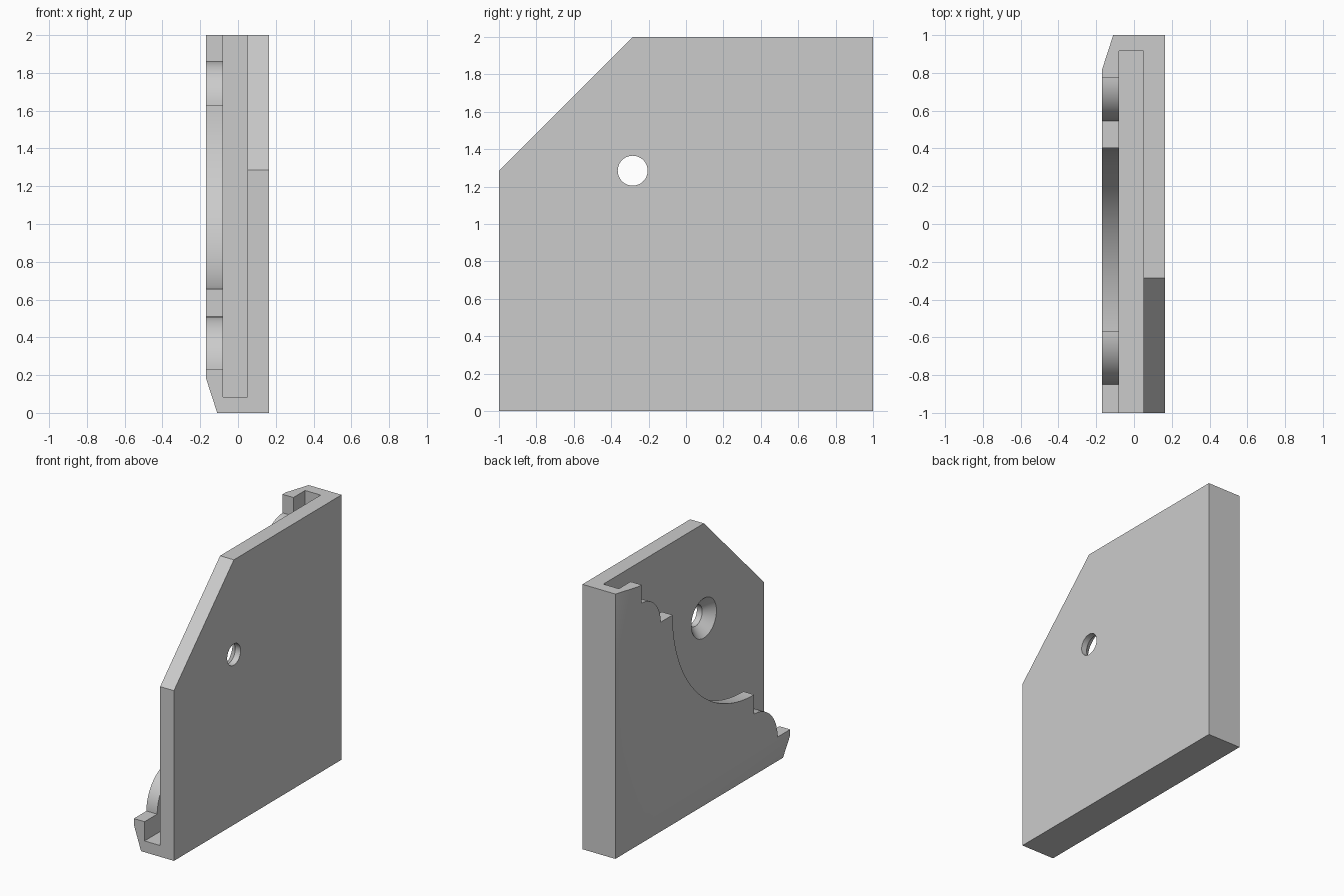
import bpy
import bmesh
from math import cos, sin, pi, radians
from mathutils import Vector

cube = bpy.data.objects.get("Cube")
if cube:
    bpy.data.objects.remove(cube, do_unlink=True)

# Sizes
LEFT, RIGHT = 0.165, -0.17        # outer faces in x
SLOT_L, SLOT_R = 0.05, -0.08      # slot faces in x
RIM = 0.085                       # thickness of the closed edges

grey = bpy.data.materials.new("plain grey")
grey.use_nodes = True
grey.diffuse_color = (0.6, 0.6, 0.6, 1)
grey.node_tree.nodes["Principled BSDF"].inputs["Base Color"].default_value = (0.6, 0.6, 0.6, 1)


def finish(name, bm):
    bmesh.ops.recalc_face_normals(bm, faces=bm.faces)
    mesh = bpy.data.meshes.new(name)
    bm.to_mesh(mesh)
    bm.free()
    mesh.materials.append(grey)
    obj = bpy.data.objects.new(name, mesh)
    bpy.context.collection.objects.link(obj)
    return obj


def prism(outline, x0, x1):
    """Extrude a (y, z) outline from x0 to x1."""
    bm = bmesh.new()
    face = bm.faces.new([bm.verts.new((x0, y, z)) for y, z in outline])
    new = bmesh.ops.extrude_face_region(bm, geom=[face])["geom"]
    bmesh.ops.translate(bm, vec=(x1 - x0, 0, 0),
                        verts=[v for v in new if isinstance(v, bmesh.types.BMVert)])
    return bm


def arc(cy, cz, r, a0, a1, steps):
    angles = [radians(a0 + (a1 - a0) * i / steps) for i in range(steps + 1)]
    return [(cy + r * cos(a), cz + r * sin(a)) for a in angles]


def chamfer(bm, point, normal):
    """Slice off the material on the normal side of a plane and cap the cut."""
    bmesh.ops.bisect_plane(bm, geom=bm.verts[:] + bm.edges[:] + bm.faces[:],
                           plane_co=point, plane_no=normal, clear_outer=True)
    bmesh.ops.holes_fill(bm, edges=[e for e in bm.edges if e.is_boundary])


# Body: block with one clipped corner and two sloped outer edges
body = prism([(-1, 0), (1, 0), (1, 2), (-0.285, 2), (-1, 1.285)], RIGHT, LEFT)
chamfer(body, Vector((RIGHT, 0, 0.185)), Vector((-0.185, 0, -0.06)))
chamfer(body, Vector((RIGHT, 0.815, 0)), Vector((-0.185, 0.06, 0)))
bracket = finish("bracket", body)

# Slot open at the top and front
slot = finish("slot_cutter", prism(
    [(-1.2, RIM), (1 - RIM, RIM), (1 - RIM, 2.2), (-1.2, 2.2)], SLOT_R, SLOT_L))

# Moulded edge of the thin panel: quarter round, big cove, quarter round
edge = [(0.775, 2.2)]
edge += arc(0.775, 1.63, 0.23, 90, 180, 20)
edge += arc(-0.57, 1.63, 0.973, 0, -90, 48)
edge += arc(-0.57, 0.23, 0.28, 90, 180, 20)
edge += [(-1.2, 0.23), (-1.2, 2.2)]
moulding = finish("moulding_cutter", prism(edge, -0.4, -0.02))

# Countersunk screw hole, lathed around the x axis
rings = [(0.3, 0.08), (0.12, 0.08), (SLOT_L, 0.15), (0.0, 0.15)]
N = 48
bm = bmesh.new()
loops = [[bm.verts.new((x, -0.285 + r * cos(2 * pi * i / N), 1.285 + r * sin(2 * pi * i / N)))
          for i in range(N)] for x, r in rings]
for a, b in zip(loops, loops[1:]):
    for i in range(N):
        j = (i + 1) % N
        bm.faces.new((a[i], a[j], b[j], b[i]))
bm.faces.new(loops[0])
bm.faces.new(loops[-1])
hole = finish("screw_hole_cutter", bm)

# Cut everything out of the body
bpy.context.view_layer.objects.active = bracket
bracket.select_set(True)
for cutter in (slot, moulding, hole):
    cutter.hide_render = True
    mod = bracket.modifiers.new(cutter.name, "BOOLEAN")
    mod.operation = "DIFFERENCE"
    mod.solver = "EXACT"
    mod.object = cutter
    bpy.ops.object.modifier_apply(modifier=mod.name)
    bpy.data.objects.remove(cutter, do_unlink=True)

bpy.ops.object.shade_smooth_by_angle(angle=radians(30))
